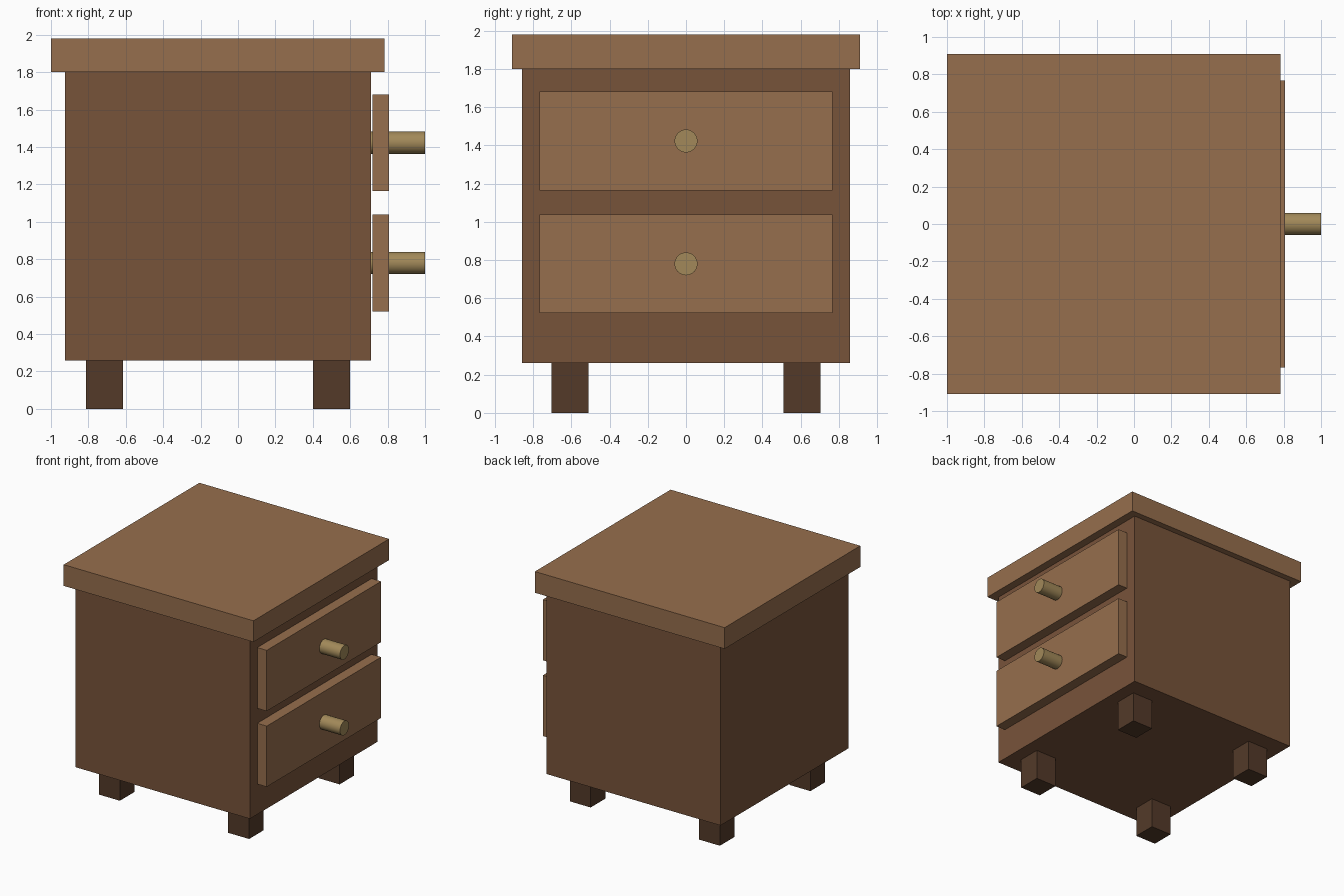
import bpy
import math

if "Cube" in bpy.data.objects:
    bpy.data.objects.remove(bpy.data.objects["Cube"])


def material(name, rgb):
    m = bpy.data.materials.new(name)
    m.diffuse_color = (*rgb, 1.0)
    m.use_nodes = True
    m.node_tree.nodes["Principled BSDF"].inputs["Base Color"].default_value = m.diffuse_color
    return m


light_wood = material("light_wood", (0.305, 0.156, 0.074))
mid_wood = material("mid_wood", (0.187, 0.087, 0.042))
dark_wood = material("dark_wood", (0.087, 0.042, 0.022))
brass = material("brass", (0.36, 0.25, 0.10))


def box(name, x, y, z, mat):
    """Box from (min, max) ranges on each axis."""
    bpy.ops.mesh.primitive_cube_add(size=1, location=[sum(r) / 2 for r in (x, y, z)])
    ob = bpy.context.object
    ob.name = name
    ob.scale = [r[1] - r[0] for r in (x, y, z)]
    bpy.ops.object.transform_apply(location=False, rotation=False, scale=True)
    ob.data.materials.append(mat)
    return ob


def knob(name, z, x0=0.71, x1=1.0, radius=0.06):
    bpy.ops.mesh.primitive_cylinder_add(vertices=32, radius=radius, depth=x1 - x0,
                                        location=((x0 + x1) / 2, 0, z),
                                        rotation=(0, math.pi / 2, 0))
    ob = bpy.context.object
    ob.name = name
    ob.data.materials.append(brass)
    bpy.ops.object.shade_smooth_by_angle(angle=math.radians(40))


# Cabinet body and overhanging top
box("cabinet_body", (-0.925, 0.712), (-0.857, 0.857), (0.26, 1.80), mid_wood)
box("table_top", (-1.0, 0.782), (-0.91, 0.91), (1.80, 1.98), light_wood)

# Two drawer fronts with knobs on the +x side
for label, z in (("lower", 0.78), ("upper", 1.423)):
    box(f"{label}_drawer_front", (0.718, 0.807), (-0.767, 0.767),
        (z - 0.258, z + 0.258), light_wood)
    knob(f"{label}_drawer_knob", z)

# Four square legs
for side, x in (("rear", -0.714), ("drawer_side", 0.5)):
    for end, y in (("front", -0.607), ("back", 0.607)):
        box(f"{side}_{end}_leg", (x - 0.098, x + 0.098), (y - 0.098, y + 0.098),
            (0.0, 0.26), dark_wood)
